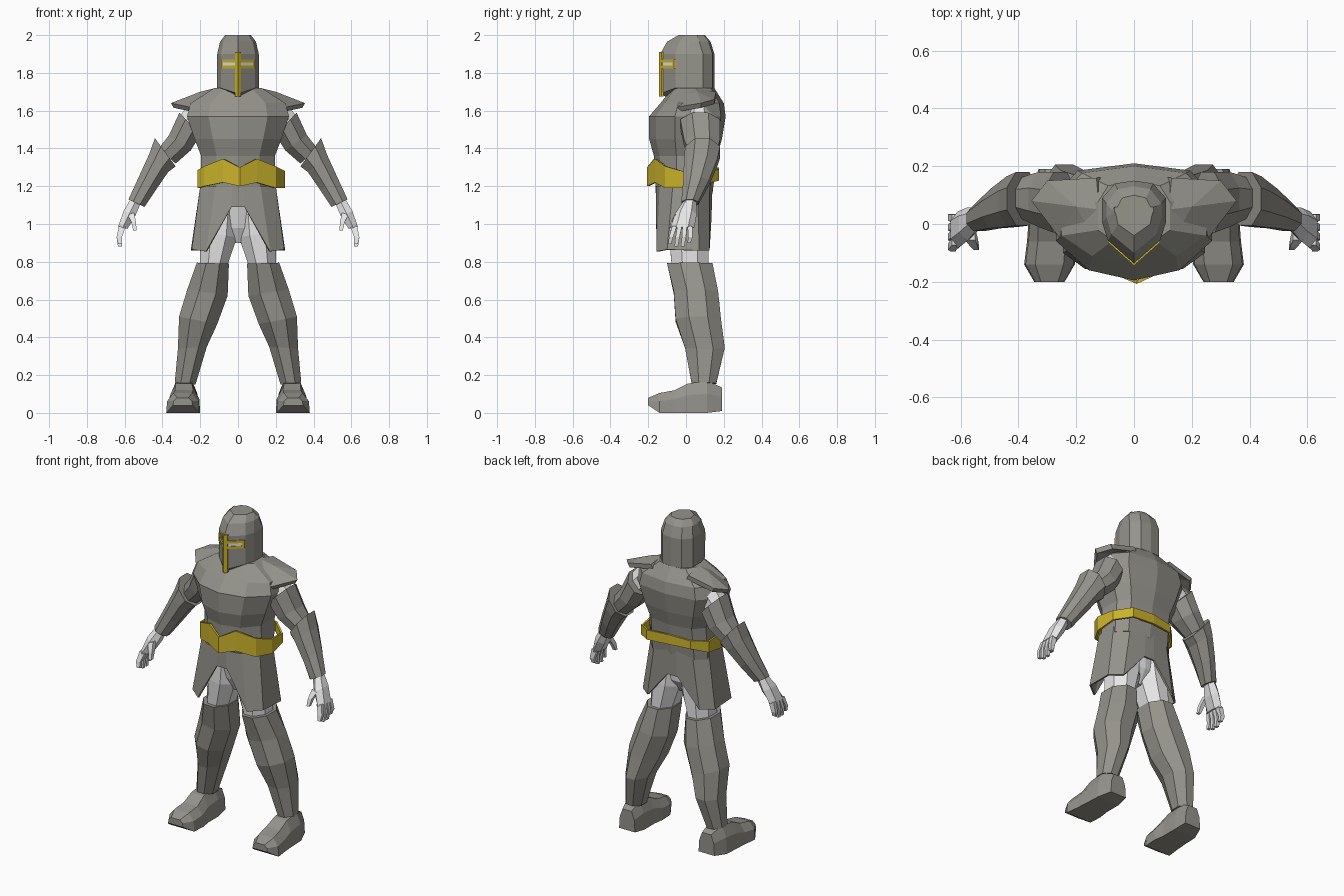
import bpy, bmesh, math
from mathutils import Vector


def material(name, color):
    m = bpy.data.materials.new(name)
    m.diffuse_color = (*color, 1)
    return m


STEEL = material("steel_grey", (0.30, 0.292, 0.26))
GOLD = material("gold", (0.61, 0.46, 0.025))
PALE = material("pale_cloth", (0.80, 0.80, 0.80))


def finish(name, bm, mat, mirror=False, thick=0):
    bmesh.ops.recalc_face_normals(bm, faces=bm.faces)
    me = bpy.data.meshes.new(name)
    bm.to_mesh(me)
    bm.free()
    me.materials.append(mat)
    ob = bpy.data.objects.new(name, me)
    bpy.context.collection.objects.link(ob)
    if thick:
        s = ob.modifiers.new("thickness", 'SOLIDIFY')
        s.thickness = thick
    if mirror:
        m = ob.modifiers.new("mirror", 'MIRROR')
        m.use_mirror_merge = False
    return ob


def loft(name, rings, mat, mirror=False, caps=True, thick=0):
    """Skin a stack of closed rings that share a point count."""
    bm = bmesh.new()
    rows = [[bm.verts.new(p) for p in r] for r in rings]
    n = len(rows[0])
    for a, b in zip(rows, rows[1:]):
        for i in range(n):
            j = (i + 1) % n
            bm.faces.new((a[i], a[j], b[j], b[i]))
    if caps:
        bm.faces.new(rows[0])
        bm.faces.new(rows[-1])
    return finish(name, bm, mat, mirror, thick)


def limb_ring(x0, z0, x1, z1, y0, y1, n=8):
    """Ring between an inner and an outer silhouette point, y0 front to y1 back."""
    pts = []
    for i in range(n):
        a = 2 * math.pi * (i + 0.5) / n
        k = 1 / math.cos(math.pi / n)
        c, s = math.cos(a) * k / 2, math.sin(a) * k / 2
        pts.append(((x0 + x1) / 2 + c * (x1 - x0), (y0 + y1) / 2 + s * (y1 - y0),
                    (z0 + z1) / 2 + c * (z1 - z0)))
    return pts


def limb(name, sections, mat, n=8):
    return loft(name, [limb_ring(*s, n=n) for s in sections], mat, mirror=True)


def symmetric(half):
    """Complete a half plan running front to back; end points may sit on x = 0."""
    return half + [(-x, y, z) for x, y, z in reversed(half) if abs(x) > 1e-6]


# --- Helmet: ridged front, tapered crown ---
def helmet_ring(z, w, yf, yb, z_front=None):
    zf = z if z_front is None else z_front
    side = yf + (yb - yf) * 0.28
    return symmetric([(0, yf, zf), (0.82 * w, side, z), (w, side + 0.06, z),
                      (w, yb - 0.06, z), (0.6 * w, yb - 0.01, z), (0, yb, z)])


loft("helmet", [helmet_ring(1.70, 0.085, -0.09, 0.13, 1.665),
                helmet_ring(1.72, 0.11, -0.137, 0.15, 1.69),
                helmet_ring(1.90, 0.11, -0.137, 0.15),
                helmet_ring(1.965, 0.095, -0.10, 0.13),
                helmet_ring(2.0, 0.068, -0.04, 0.10)], STEEL)


def visor_plate(name, x0, x1, z0, z1, mat, lift):
    """Thin plate lying on the angled helmet front."""
    def y(x):
        return -0.137 + x * 0.0804 / 0.0902
    rings = []
    for x in (x0, x1):
        f, b = y(x) - lift, y(x) + 0.002
        rings.append([(x, f, z0), (x, f, z1), (x, b, z1), (x, b, z0)])
    loft(name, rings, mat, mirror=True)


visor_plate("visor_nose_bar", 0, 0.017, 1.675, 1.91, GOLD, 0.007)
visor_plate("visor_upper_bar", 0.017, 0.09, 1.856, 1.872, GOLD, 0.007)
visor_plate("visor_lower_bar", 0.017, 0.09, 1.822, 1.838, GOLD, 0.007)
visor_plate("visor_end", 0.08, 0.09, 1.838, 1.856, GOLD, 0.007)
visor_plate("eye_slit", 0.017, 0.08, 1.838, 1.856, PALE, 0.003)


# --- Torso ---
def torso_ring(z, w, yf, yb):
    return symmetric([(0, yf, z), (0.58 * w, yf * 0.82, z), (w, yf * 0.3, z),
                      (w, yb * 0.5, z), (0.72 * w, yb * 0.88, z), (0, yb, z)])


loft("torso", [torso_ring(*s) for s in (
    (1.16, 0.20, -0.16, 0.14), (1.36, 0.195, -0.17, 0.165),
    (1.45, 0.23, -0.195, 0.19), (1.57, 0.27, -0.195, 0.21),
    (1.64, 0.25, -0.135, 0.20), (1.72, 0.125, -0.07, 0.15))], STEEL)

# --- Tunic skirt, split at front and back ---
loft("tunic_skirt", [
    symmetric([(0.03, -0.16, 1.20), (0.12, -0.14, 1.20), (0.20, -0.07, 1.20),
               (0.20, 0.06, 1.20), (0.13, 0.125, 1.20), (0.03, 0.14, 1.20)]),
    symmetric([(0.035, -0.16, 1.09), (0.17, -0.155, 0.855), (0.245, -0.10, 0.865),
               (0.25, 0.07, 0.86), (0.18, 0.125, 0.86), (0.035, 0.135, 1.03)]),
], STEEL, caps=False, thick=0.01)

# --- Belt: wavy band, looser on one side ---
belt = [(0.01, -0.207, 1.20, 1.30), (0.10, -0.165, 1.22, 1.345),
        (0.20, -0.11, 1.19, 1.305), (0.25, -0.02, 1.19, 1.28),
        (0.24, 0.10, 1.21, 1.27), (0.15, 0.175, 1.23, 1.29),
        (0, 0.175, 1.24, 1.30), (-0.14, 0.155, 1.24, 1.29),
        (-0.215, 0.08, 1.21, 1.28), (-0.215, -0.07, 1.19, 1.285),
        (-0.18, -0.11, 1.20, 1.305), (-0.08, -0.17, 1.22, 1.345)]
loft("belt", [[(x, y, z0) for x, y, z0, z1 in belt],
              [(x, y, z1) for x, y, z0, z1 in belt]], GOLD, caps=False, thick=0.012)

# --- Shoulder plates ---
pad = [(0.12, 0.05, 1.72), (0.14, -0.05, 1.68), (0.26, -0.045, 1.62),
       (0.355, 0.08, 1.64), (0.30, 0.15, 1.66), (0.13, 0.16, 1.70)]
crest = Vector((0.20, 0.06, 1.70))
bm = bmesh.new()
top = [bm.verts.new(p) for p in pad]
low = [bm.verts.new((x - 0.015, y, z - 0.025)) for x, y, z in pad]
tip, base = bm.verts.new(crest), bm.verts.new(crest - Vector((0, 0, 0.03)))
for i in range(6):
    j = (i + 1) % 6
    bm.faces.new((top[i], top[j], tip))
    bm.faces.new((low[j], low[i], base))
    bm.faces.new((top[j], top[i], low[i], low[j]))
finish("shoulder_plate", bm, STEEL, mirror=True)

# --- Arms: inner sleeve, upper guard, flared forearm guard ---
limb("inner_sleeve", [(0.16, 1.51, 0.25, 1.64, 0.0, 0.13),
                      (0.24, 1.44, 0.325, 1.555, 0.01, 0.14)], PALE)
limb("upper_arm_guard", [(0.20, 1.47, 0.31, 1.59, -0.03, 0.18),
                         (0.25, 1.39, 0.365, 1.47, -0.01, 0.18),
                         (0.33, 1.32, 0.42, 1.40, 0.02, 0.16)], STEEL)
limb("forearm_guard", [(0.33, 1.305, 0.44, 1.455, -0.005, 0.18),
                       (0.37, 1.275, 0.47, 1.37, -0.01, 0.165),
                       (0.435, 1.18, 0.525, 1.25, -0.015, 0.12),
                       (0.495, 1.09, 0.58, 1.13, -0.025, 0.065)], STEEL)

# --- Hands ---
limb("palm", [(0.515, 1.11, 0.57, 1.13, -0.01, 0.05),
              (0.545, 1.04, 0.605, 1.07, -0.05, 0.05),
              (0.585, 0.975, 0.635, 0.985, -0.075, 0.035)], PALE, n=6)
for i in range(4):
    y, yt = -0.073 + i * 0.027, -0.095 + i * 0.034
    drop = (0.015, 0, 0, 0.02)[i]
    limb(f"finger_{i + 1}", [(0.595, 0.985, 0.63, 0.99, y, y + 0.025),
                             (0.615, 0.93, 0.643, 0.93, yt + 0.005, yt + 0.027),
                             (0.615, 0.88 + drop, 0.635, 0.88 + drop, yt, yt + 0.018)], PALE, n=4)
limb("thumb", [(0.55, 1.06, 0.585, 1.05, -0.055, -0.015),
               (0.54, 1.01, 0.565, 1.01, -0.08, -0.05),
               (0.537, 0.965, 0.555, 0.965, -0.09, -0.07)], PALE, n=4)

# --- Legs: cloth hips and thighs, then armour ---
loft("hips", [torso_ring(*s) for s in (
    (0.90, 0.03, -0.03, 0.05), (0.98, 0.12, -0.07, 0.10), (1.14, 0.17, -0.11, 0.11))], PALE)
limb("thigh_cloth", [(0.0, 1.06, 0.18, 1.08, -0.09, 0.11),
                     (0.005, 0.93, 0.20, 0.96, -0.09, 0.12),
                     (0.06, 0.77, 0.20, 0.77, -0.075, 0.12)], PALE)
limb("leg_armour", [(0.048, 0.79, 0.218, 0.795, -0.10, 0.14),
                    (0.055, 0.62, 0.268, 0.655, -0.065, 0.17),
                    (0.11, 0.47, 0.312, 0.51, -0.055, 0.185),
                    (0.165, 0.35, 0.318, 0.34, -0.005, 0.205),
                    (0.225, 0.15, 0.335, 0.16, 0.03, 0.16)], STEEL)


# --- Boots: bevelled sections from heel to toe ---
def boot_ring(y, x0, x1, z0, z1):
    b, m = (x1 - x0) * 0.22, z0 + (z1 - z0) * 0.6
    return [(x0, y, z0), (x1, y, z0), (x1 - 0.005, y, m), (x1 - b, y, z1),
            (x0 + b, y, z1), (x0 + 0.005, y, m)]


loft("boot", [boot_ring(*s) for s in (
    (0.19, 0.22, 0.33, 0.01, 0.135), (0.11, 0.21, 0.36, 0.0, 0.17),
    (0.01, 0.21, 0.365, 0.0, 0.155), (-0.06, 0.20, 0.37, 0.0, 0.12),
    (-0.14, 0.205, 0.38, 0.0, 0.105), (-0.20, 0.24, 0.345, 0.04, 0.08))], STEEL, mirror=True)
